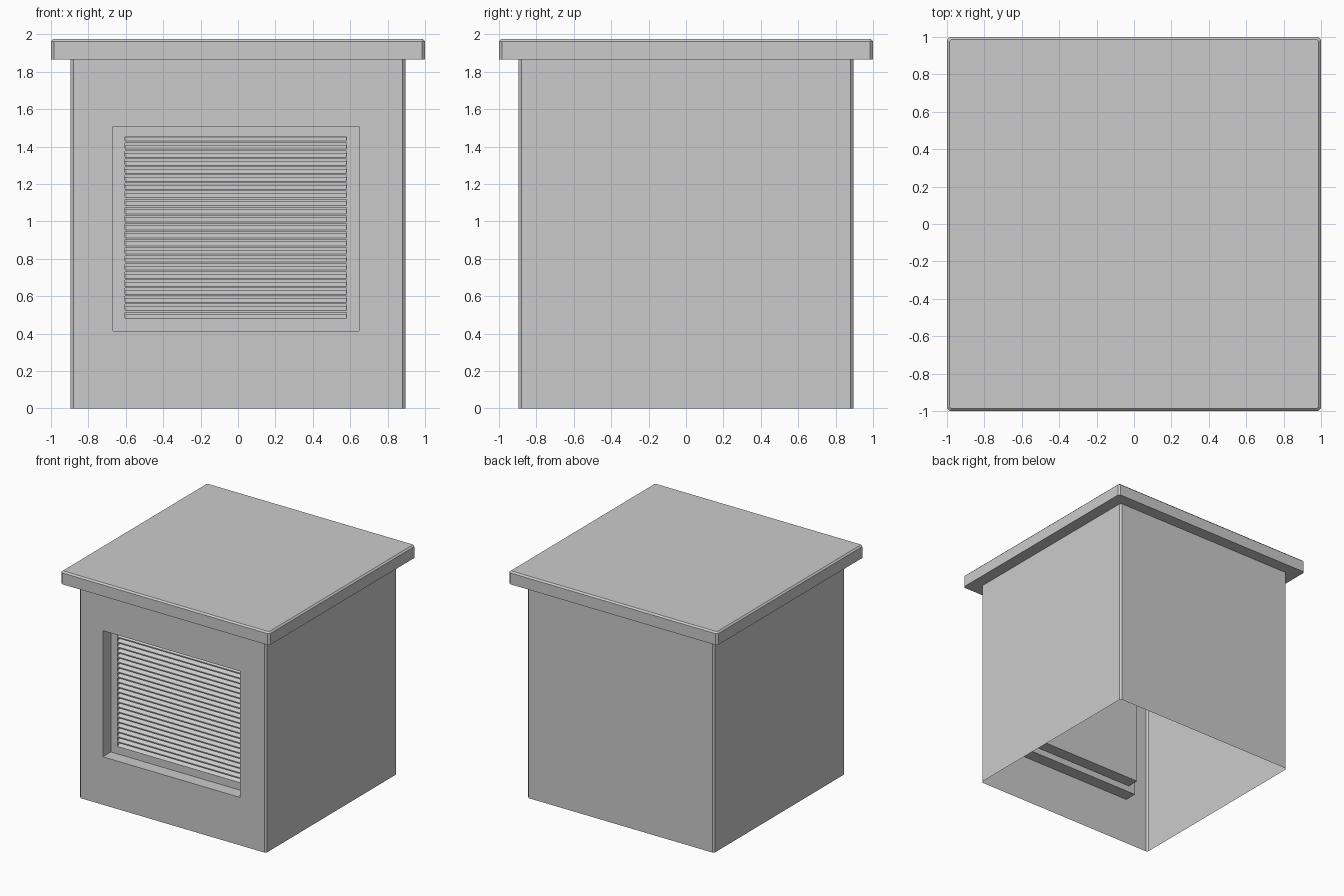
import bpy, bmesh

if "Cube" in bpy.data.objects:
    bpy.data.objects.remove(bpy.data.objects["Cube"])

W, H, C = 0.895, 1.865, 0.013      # body half width, body height, chamfer
TOP = 1.976
RECESS = (-0.668, 0.648, 0.415, 1.507)
GRILLE = (-0.604, 0.580, 0.471, 1.452)
Y1 = -W + 0.11                     # recess back plane
Y2 = Y1 + 0.105                    # grille pocket back plane
SLATS = 23


def finish(bm, name, recalc=True):
    bmesh.ops.remove_doubles(bm, verts=bm.verts, dist=1e-5)
    if recalc:
        bmesh.ops.recalc_face_normals(bm, faces=bm.faces)
    mesh = bpy.data.meshes.new(name)
    bm.to_mesh(mesh)
    bm.free()
    obj = bpy.data.objects.new(name, mesh)
    bpy.context.collection.objects.link(obj)
    return obj


def octagon(w, c):
    # counter-clockwise, first edge is the front side
    a = w - c
    return [(-a, -w), (a, -w), (w, -a), (w, a), (a, w), (-a, w), (-w, a), (-w, -a)]


def rect(r, y):
    x0, x1, z0, z1 = r
    return [(x0, y, z0), (x1, y, z0), (x1, y, z1), (x0, y, z1)]


def bridge(bm, a, b):
    n = len(a)
    for i in range(n):
        j = (i + 1) % n
        bm.faces.new((a[i], a[j], b[j], b[i]))


# Body: chamfered shell, open below, with stepped recess in the front wall
bm = bmesh.new()
pts = octagon(W, 0.015)
low = [bm.verts.new((x, y, 0)) for x, y in pts]
high = [bm.verts.new((x, y, H)) for x, y in pts]
for i in range(1, 8):
    j = (i + 1) % 8
    bm.faces.new((low[i], low[j], high[j], high[i]))
ring = [low[0], low[1], high[1], high[0]]
for r, y in ((RECESS, -W), (RECESS, Y1), (GRILLE, Y1), (GRILLE, Y2)):
    inner = [bm.verts.new(p) for p in rect(r, y)]
    bridge(bm, ring, inner)
    ring = inner
bm.faces.new(ring)
finish(bm, "body", recalc=False)

# Roof: overhanging slab with chamfered corners and top edge
bm = bmesh.new()
levels = [(1.0, 0.0155, H), (1.0, 0.0155, TOP - C), (1.0 - C, 0.010, TOP)]
rings = [[bm.verts.new((x, y, z)) for x, y in octagon(w, c)] for w, c, z in levels]
bridge(bm, rings[0], rings[1])
bridge(bm, rings[1], rings[2])
bm.faces.new(rings[2])
bm.faces.new(rings[0][::-1])
finish(bm, "roof")

# Louvre slats: sloping plates, low edge at the front
bm = bmesh.new()
height = 0.032
pitch = (GRILLE[3] - GRILLE[2] - height) / (SLATS - 1)
for k in range(SLATS):
    z = GRILLE[2] + k * pitch
    prof = [(Y1, z), (Y1 + 0.035, z + 0.023), (Y1 + 0.035, z + height), (Y1, z + 0.009)]
    ends = [[bm.verts.new((x, y, zz)) for y, zz in prof] for x in GRILLE[:2]]
    bridge(bm, ends[0], ends[1])
    bm.faces.new(ends[0])
    bm.faces.new(ends[1][::-1])
finish(bm, "louvre_slats")
